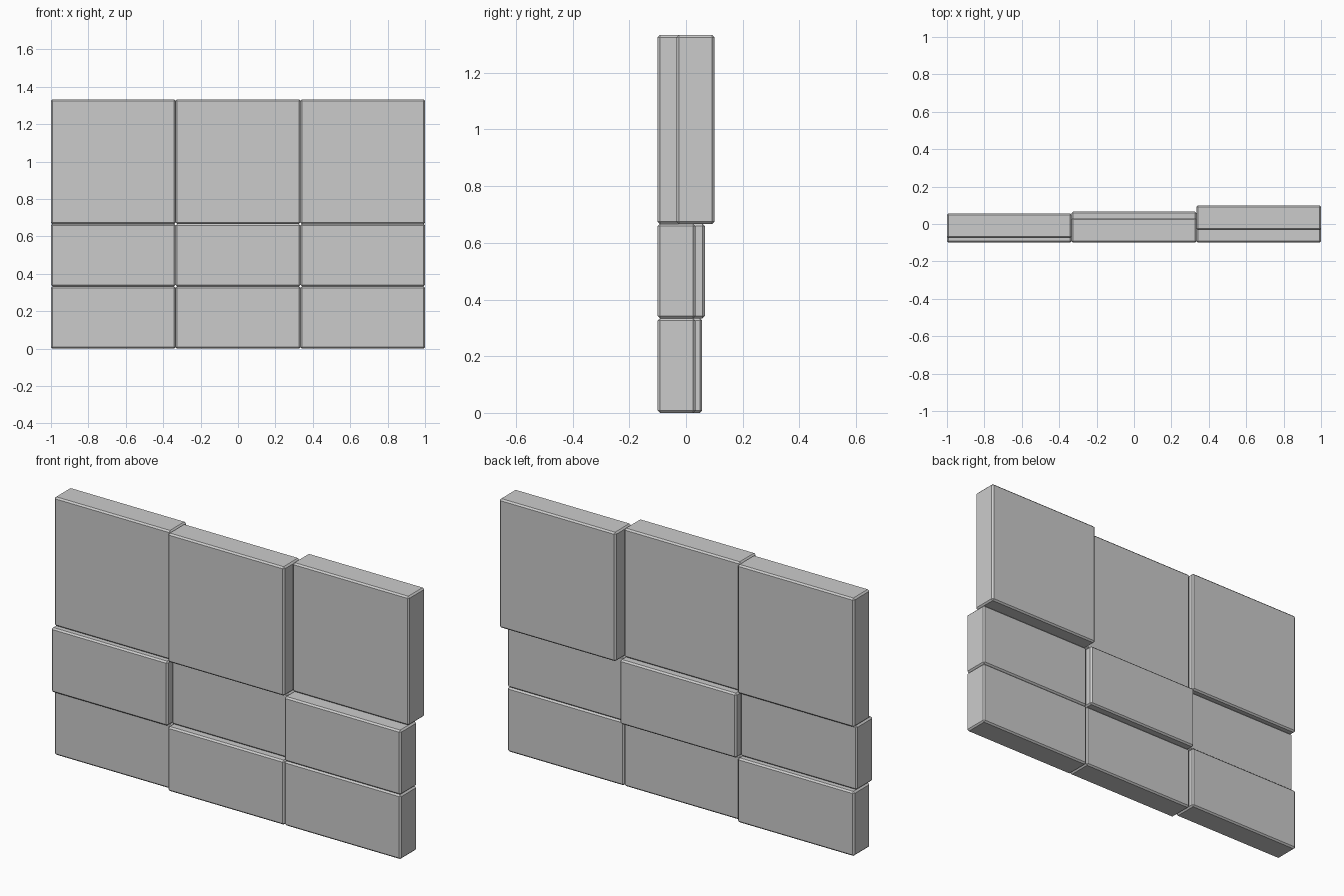
import bpy, bmesh

if "Cube" in bpy.data.objects:
    bpy.data.objects.remove(bpy.data.objects["Cube"])

DEPTH = 0.4 / 3      # thickness of every slab
BEVEL = 0.008        # single flat chamfer
THIRD = 2 / 3

columns = ["left", "middle", "right"]
# row name, bottom z, height, front y of each column
rows = [
    ("bottom", 0.0, THIRD / 2, (-0.076, -0.1, -0.1)),
    ("centre", THIRD / 2, THIRD / 2, (-0.1, -0.067, -0.1)),
    ("top", THIRD, THIRD, (-0.076, -0.1, -0.0333)),
]


def slab(name, x, y_front, z, height):
    """One chamfered wall slab."""
    bm = bmesh.new()
    bmesh.ops.create_cube(bm, size=1)
    bmesh.ops.scale(bm, vec=(THIRD, DEPTH, height), verts=bm.verts)
    bmesh.ops.bevel(bm, geom=bm.edges[:], offset=BEVEL, segments=1,
                    affect='EDGES', profile=0.5)
    mesh = bpy.data.meshes.new(name)
    bm.to_mesh(mesh)
    bm.free()
    obj = bpy.data.objects.new(name, mesh)
    obj.location = (x, y_front + DEPTH / 2, z + height / 2)
    bpy.context.collection.objects.link(obj)


# Three rows of staggered slabs
for row, z, height, fronts in rows:
    for i, y_front in enumerate(fronts):
        slab(f"{row}_{columns[i]}_slab", (i - 1) * THIRD, y_front, z, height)
